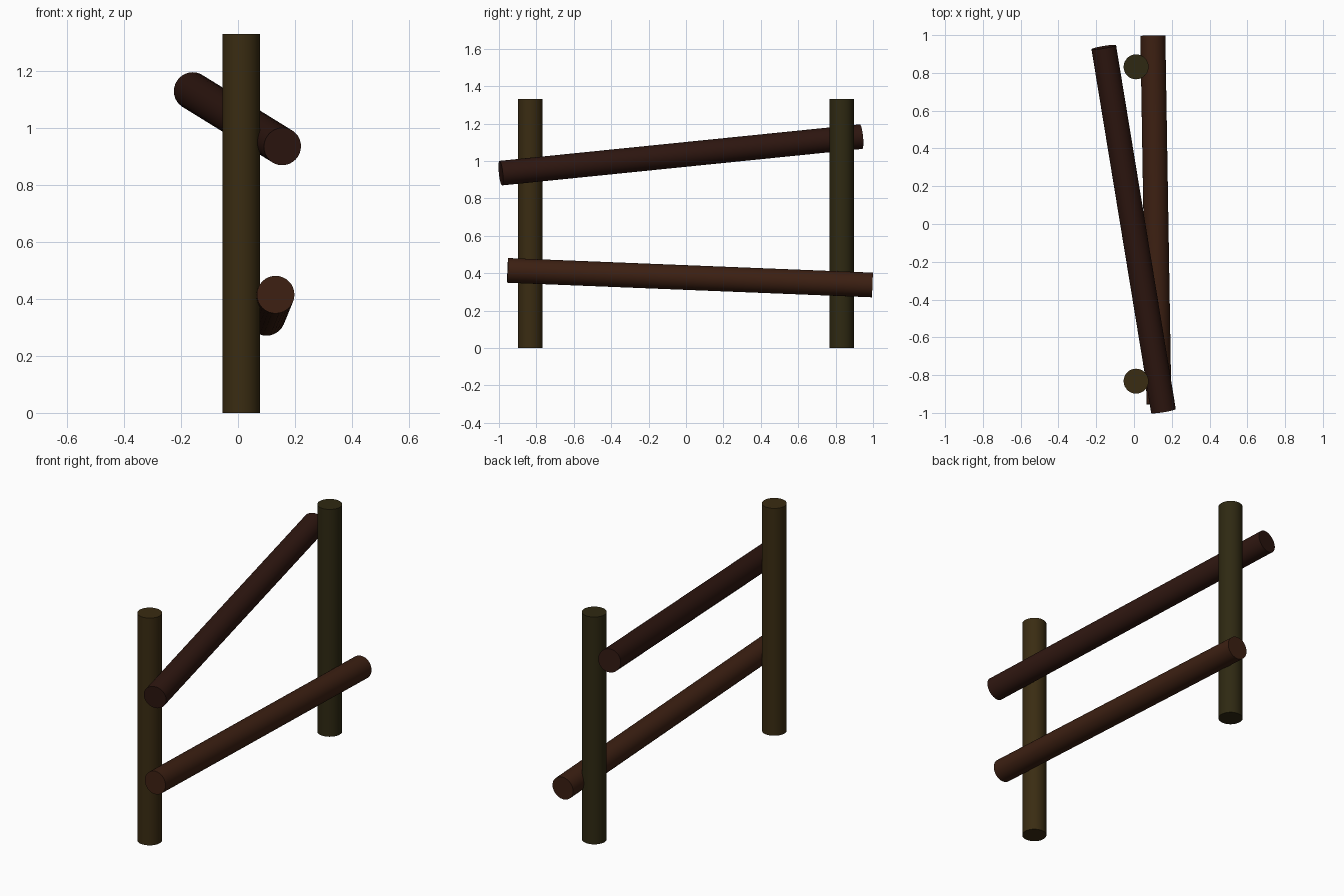
import bpy
from mathutils import Vector

if "Cube" in bpy.data.objects:
    bpy.data.objects.remove(bpy.data.objects["Cube"])

R = 0.066


def log(name, start, end, color):
    """Round log with flat ends running from start to end."""
    a, b = Vector(start), Vector(end)
    axis = b - a
    bpy.ops.mesh.primitive_cylinder_add(vertices=32, radius=R, depth=axis.length,
                                        location=(a + b) / 2)
    ob = bpy.context.object
    ob.name = name
    ob.rotation_euler = axis.to_track_quat('Z', 'Y').to_euler()
    bpy.ops.object.shade_smooth_by_angle()
    mat = bpy.data.materials.new(name + "_wood")
    mat.diffuse_color = (*color, 1)
    mat.use_nodes = True
    mat.node_tree.nodes["Principled BSDF"].inputs["Base Color"].default_value = mat.diffuse_color
    ob.data.materials.append(mat)


# Upright posts
log("front_post", (0.011, -0.832, 0), (0.011, -0.832, 1.33), (0.042, 0.025, 0.006))
log("back_post", (0.011, 0.832, 0), (0.011, 0.832, 1.33), (0.028, 0.022, 0.006))

# Crooked rails: the upper one crosses from one side of the posts to the other
log("upper_rail", (0.156, -0.99, 0.935), (-0.16, 0.936, 1.13), (0.027, 0.008, 0.005))
log("lower_rail", (0.132, -0.954, 0.415), (0.10, 0.996, 0.337), (0.045, 0.014, 0.006))
